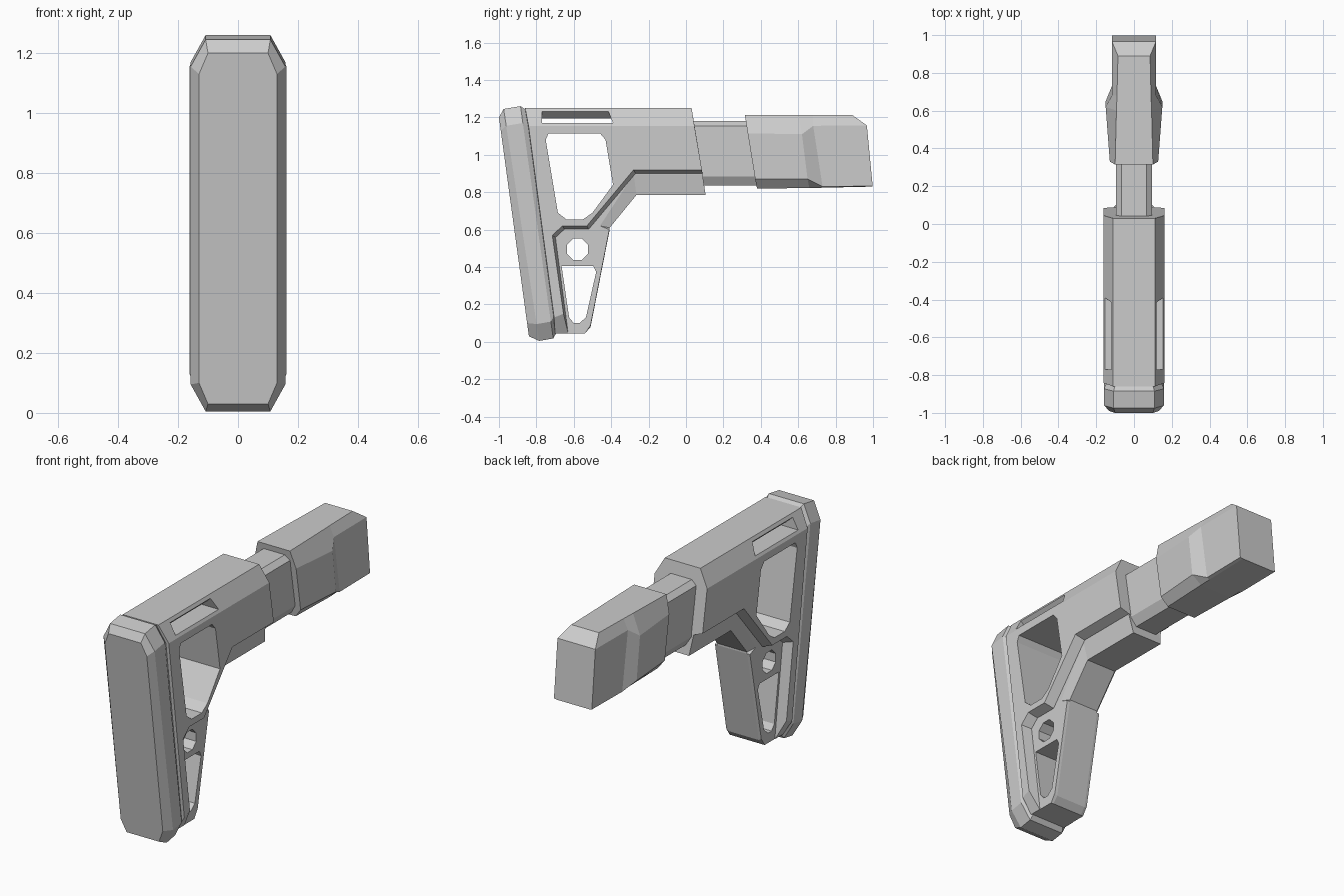
import bpy, bmesh, math
from mathutils import Vector


def loft(name, rings):
    """Solid skinned through equal-length closed rings, capped at both ends."""
    bm = bmesh.new()
    vs = [[bm.verts.new(p) for p in r] for r in rings]
    n = len(rings[0])
    for a, b in zip(vs, vs[1:]):
        for i in range(n):
            j = (i + 1) % n
            bm.faces.new((a[i], a[j], b[j], b[i]))
    bm.faces.new(vs[0])
    bm.faces.new(vs[-1])
    bmesh.ops.remove_doubles(bm, verts=bm.verts, dist=0.0005)
    bmesh.ops.recalc_face_normals(bm, faces=bm.faces)
    me = bpy.data.meshes.new(name)
    bm.to_mesh(me)
    bm.free()
    ob = bpy.data.objects.new(name, me)
    bpy.context.collection.objects.link(ob)
    return ob


def side_layers(name, outer, inner, xo, xi):
    """Side outline (y, z) lofted across x, symmetric, with a bevelled rim."""
    layers = [(-xo, outer), (-xi, inner), (xi, inner), (xo, outer)]
    return loft(name, [[(x, y, z) for y, z in o] for x, o in layers])


def cut(ob, cutter):
    m = ob.modifiers.new(cutter.name, 'BOOLEAN')
    m.operation = 'DIFFERENCE'
    m.solver = 'EXACT'
    m.object = cutter
    bpy.context.view_layer.objects.active = ob
    bpy.ops.object.modifier_apply(modifier=m.name)
    bpy.data.objects.remove(cutter)


def through(name, pts):
    return loft(name, [[(x, y, z) for y, z in pts] for x in (-0.3, 0.3)])


def mirror_ring(pts):
    """Half ring of (x, y, z) from top to bottom, closed on the other side."""
    return pts + [(-x, y, z) for x, y, z in reversed(pts)]


# Butt pad: slanted chamfered slab
def pad_ring(yt, zt, yb, zb, w, c, dz):
    def y(z):
        return yb + (yt - yb) * (z - zb) / (zt - zb)
    return mirror_ring([(x, y(z), z) for x, z in
                        ((c, zt), (w, zt - dz), (w, zb + dz), (c, zb))])


loft("butt_pad", [
    pad_ring(-1.0, 1.20, -0.84, 0.03, 0.13, 0.10, 0.07),
    pad_ring(-0.975, 1.245, -0.785, 0.005, 0.158, 0.108, 0.09),
    pad_ring(-0.885, 1.26, -0.71, 0.018, 0.158, 0.108, 0.09),
    pad_ring(-0.855, 1.24, -0.695, 0.045, 0.145, 0.10, 0.09)])

# Wide stock body with chamfered top and bevelled lower rim
body = side_layers(
    "stock_body",
    [(-0.842, 1.155), (0.045, 1.155), (0.085, 0.92), (-0.28, 0.92), (-0.53, 0.62),
     (-0.66, 0.62), (-0.715, 0.57), (-0.655, 0.15), (-0.705, 0.13)],
    [(-0.86, 1.25), (0.03, 1.25), (0.088, 0.90), (-0.27, 0.90), (-0.52, 0.602),
     (-0.65, 0.602), (-0.698, 0.558), (-0.63, 0.045), (-0.70, 0.045)],
    0.162, 0.11)

# Triangular side window
cut(body, through("window_cutter", [
    (-0.735, 1.115), (-0.46, 1.115), (-0.43, 1.08), (-0.39, 0.84), (-0.50, 0.69),
    (-0.55, 0.655), (-0.64, 0.655), (-0.685, 0.69), (-0.75, 1.08)]))

# Sling slot through the top chamfers
slot = mirror_ring([(0.08, 0, 1.195), (0.12, 0, 1.232), (0.25, 0, 1.232), (0.25, 0, 1.17)])
cut(body, loft("slot_cutter", [[(x, y0 + k * (1.232 - z), z) for x, _, z in slot]
                               for y0, k in ((-0.77, 0), (-0.415, 0.4))]))

# Narrow lower web and brace
web = side_layers(
    "lower_web",
    [(0.08, 0.93), (0.088, 0.895), (-0.28, 0.895), (-0.46, 0.62), (-0.41, 0.60),
     (-0.51, 0.09), (-0.54, 0.045), (-0.685, 0.045), (-0.765, 0.61), (-0.53, 0.61), (-0.29, 0.91)],
    [(0.08, 0.93), (0.105, 0.785), (-0.265, 0.785), (-0.408, 0.61), (-0.408, 0.60),
     (-0.51, 0.08), (-0.54, 0.045), (-0.685, 0.045), (-0.765, 0.61), (-0.53, 0.61), (-0.29, 0.91)],
    0.108, 0.092)

# Round hole and lower opening
cut(web, through("round_cutter", [
    (-0.58 + 0.062 * math.cos(math.radians(22.5 + 45 * i)),
     0.495 + 0.062 * math.sin(math.radians(22.5 + 45 * i))) for i in range(8)]))
cut(web, through("opening_cutter", [
    (-0.665, 0.405), (-0.495, 0.405), (-0.48, 0.375), (-0.535, 0.13),
    (-0.57, 0.10), (-0.60, 0.10), (-0.625, 0.13)]))

# Buffer tube
tube = [(0.065, 1.18), (0.095, 1.155), (0.095, 0.885), (0.065, 0.835)]
loft("buffer_tube", [mirror_ring([(x, y, z) for x, z in tube]) for y in (-0.05, 0.45)])

# Front block: bulged sides, sloped nose
loft("front_block", [mirror_ring(r) for r in (
    [(0.10, 0.315, 1.212), (0.128, 0.33, 1.115), (0.128, 0.37, 0.87), (0.09, 0.38, 0.82)],
    [(0.093, 0.60, 1.212), (0.15, 0.62, 1.11), (0.15, 0.65, 0.87), (0.10, 0.66, 0.822)],
    [(0.09, 0.68, 1.212), (0.117, 0.68, 1.155), (0.117, 0.73, 0.83), (0.10, 0.73, 0.824)],
    [(0.085, 0.89, 1.212), (0.117, 0.967, 1.157), (0.117, 0.998, 0.833), (0.10, 0.998, 0.83)],
    [(0.085, 0.967, 1.157), (0.117, 0.967, 1.157), (0.117, 0.998, 0.833), (0.10, 0.998, 0.83)])])
